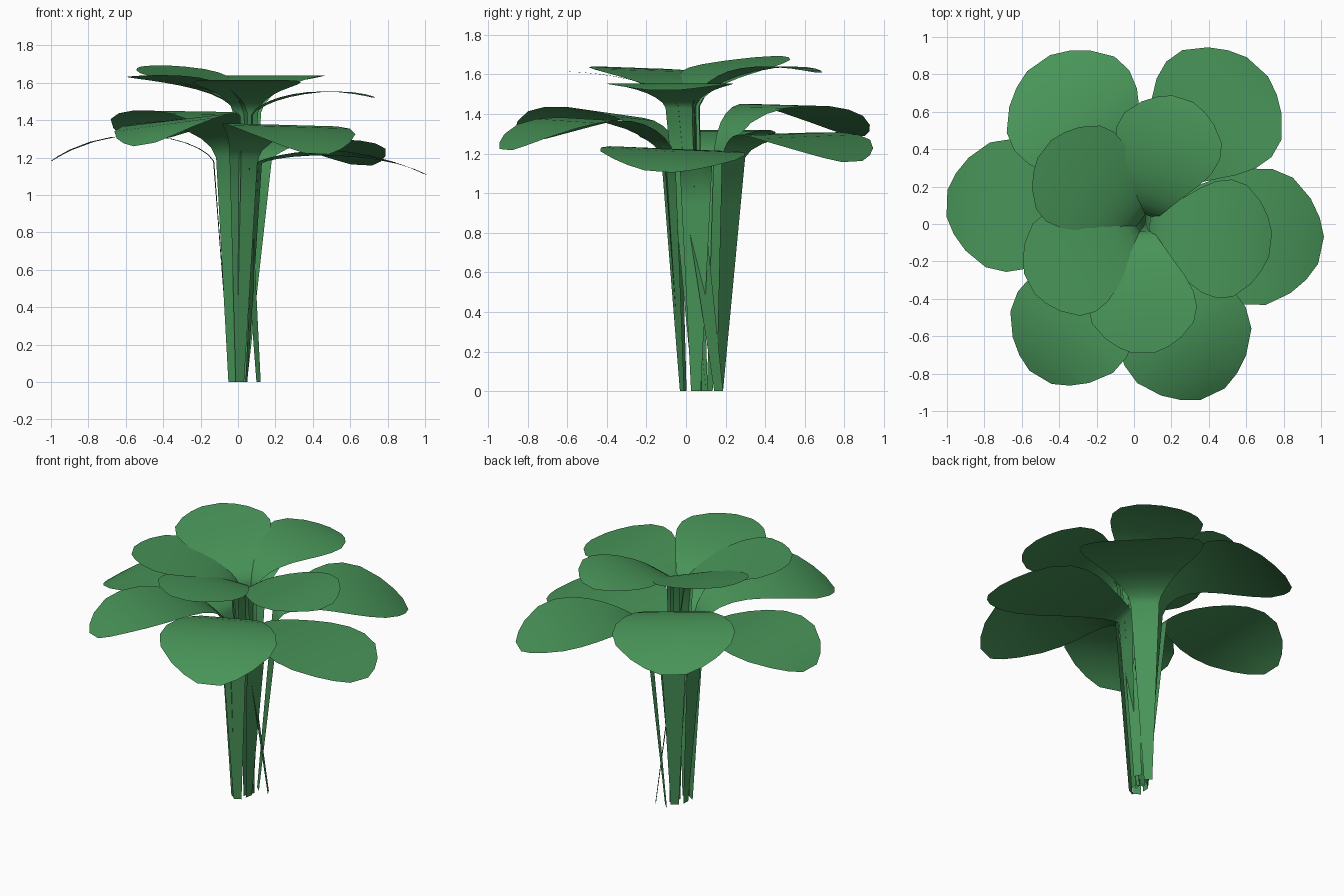
import bpy
from mathutils import Vector

cube = bpy.data.objects.get("Cube")
if cube:
    bpy.data.objects.remove(cube)

# One leaf green
green = bpy.data.materials.new("leaf_green")
green.use_nodes = True
color = (0.065, 0.296, 0.098, 1)
green.diffuse_color = color
green.node_tree.nodes["Principled BSDF"].inputs["Base Color"].default_value = color

# Blade outline: position along the blade curve, share of full width
OUTLINE = [(0, .23), (.1, .27), (.2, .36), (.3, .48), (.4, .63), (.5, .8), (.6, .94),
           (.7, 1), (.8, .94), (.9, .7), (.96, .46), (1, .2)]
STEM_STEPS = 5
STEM_WIDTH = .05


def bezier(a, b, c, d, t):
    u = 1 - t
    return a*u**3 + 3*b*u*u*t + 3*c*u*t*t + d*t**3


def leaf(name, base, neck, tip, rise_z, crest_z, width, roll=0):
    """Flat stalk from base to neck, then an arched blade to the tip."""
    base, neck, tip = Vector((*base, 0)), Vector(neck), Vector(tip)
    out = tip - neck
    out.z = 0
    side = Vector((-out.y, out.x, 0)).normalized()
    rise = neck + out*.07
    crest = neck + out*.6
    rise.z, crest.z = rise_z, crest_z
    rows = []
    # Stalk, widening upward
    for i in range(STEM_STEPS):
        t = i / STEM_STEPS
        w = STEM_WIDTH + (OUTLINE[0][1]*width - STEM_WIDTH)*t
        rows.append((base.lerp(neck, t), w, 0))
    # Blade
    for t, w in OUTLINE:
        rows.append((bezier(neck, rise, crest, tip, t), w*width, roll*w*t))
    verts, faces = [], []
    for p, w, tilt in rows:
        edge = side*w/2 + Vector((0, 0, tilt))
        verts += [p + edge, p, p - edge]
    for i in range(len(rows) - 1):
        for k in (0, 1):
            a = 3*i + k
            faces.append((a, a + 1, a + 4, a + 3))
    mesh = bpy.data.meshes.new(name)
    mesh.from_pydata(verts, [], faces)
    mesh.materials.append(green)
    mesh.shade_smooth()
    obj = bpy.data.objects.new(name, mesh)
    bpy.context.collection.objects.link(obj)


# Lower ring of six broad leaves
leaf("lower_leaf_right", (-.04, .06), (-.13, .08, 1.18), (-1, .11, 1.18), 1.3, 1.42, .71)
leaf("lower_leaf_back_right", (0, .12), (-.04, .19, 1.22), (-.51, .86, 1.29), 1.5, 1.52, .75, .01)
leaf("lower_leaf_back_left", (.03, .17), (.115, .24, 1.18), (.66, .84, 1.16), 1.31, 1.38, .76, .015)
leaf("lower_leaf_left", (.045, .05), (.11, .05, 1.17), (1, -.14, 1.11), 1.21, 1.29, .74, -.03)
leaf("lower_leaf_front_left", (.01, -.02), (.03, -.09, 1.19), (.42, -.91, 1.22), 1.36, 1.49, .72, -.015)
leaf("lower_leaf_front_right", (-.03, -.01), (-.05, -.07, 1.2), (-.5, -.82, 1.27), 1.39, 1.52, .68, .05)

# Upper ring of five smaller leaves
leaf("upper_leaf_back_right", (.03, .09), (.03, .01, 1.44), (-.48, .4, 1.69), 1.58, 1.65, .6, -.015)
leaf("upper_leaf_back_left", (.02, .08), (.06, .05, 1.44), (.26, .67, 1.61), 1.6, 1.69, .58)
leaf("upper_leaf_left", (.02, .06), (.08, -.03, 1.43), (.73, -.11, 1.52), 1.52, 1.6, .64)
leaf("upper_leaf_front", (.02, .1), (.04, -.04, 1.44), (.05, -.69, 1.615), 1.56, 1.62, .58)
leaf("upper_leaf_front_right", (.11, .165), (.02, -.02, 1.44), (-.56, -.32, 1.635), 1.57, 1.64, .59, .01)
